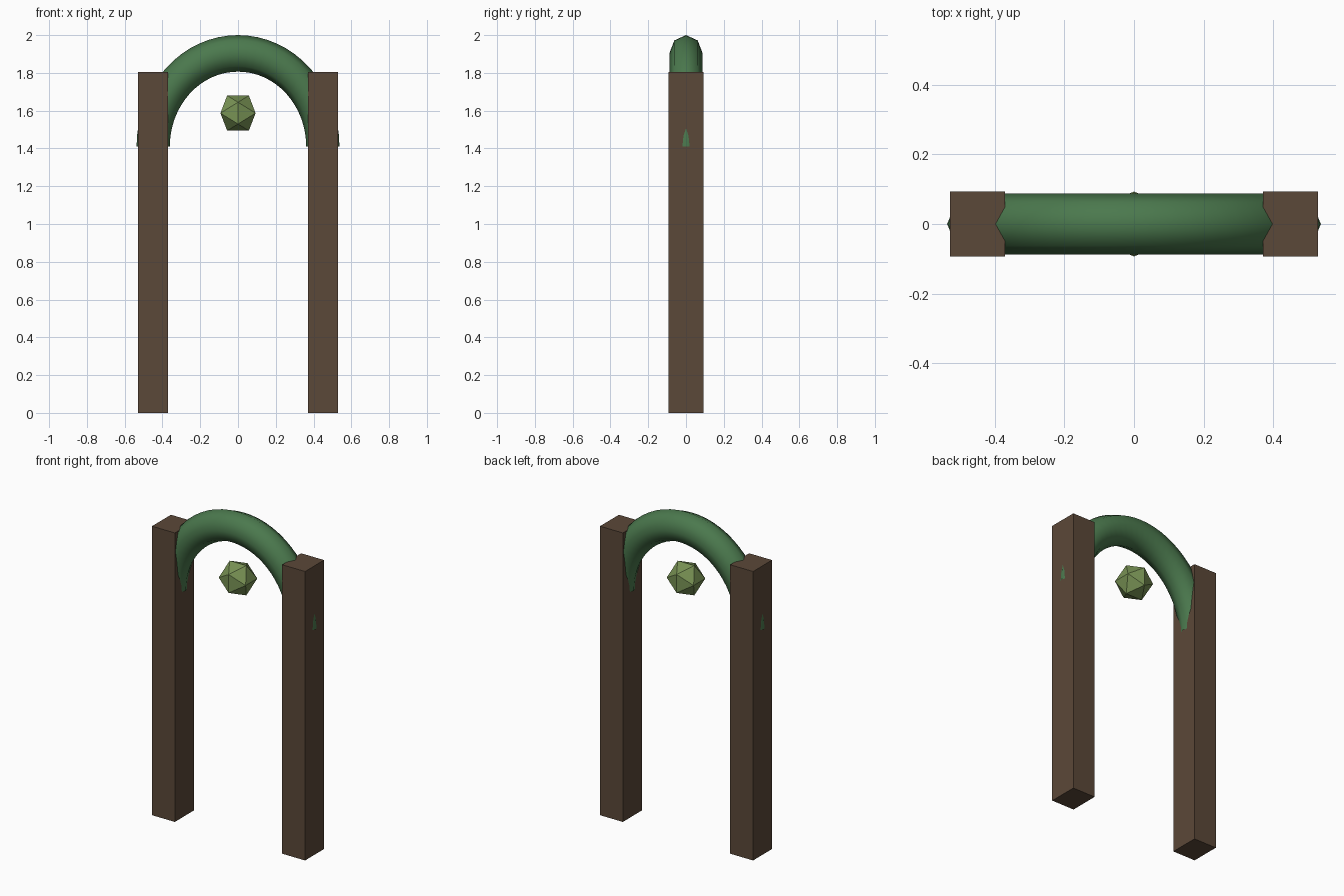
import bpy, bmesh
from math import sin, cos, pi, radians

if "Cube" in bpy.data.objects:
    bpy.data.objects.remove(bpy.data.objects["Cube"])


def material(name, rgb):
    m = bpy.data.materials.new(name)
    m.diffuse_color = (*rgb, 1)
    m.use_nodes = True
    m.node_tree.nodes["Principled BSDF"].inputs["Base Color"].default_value = m.diffuse_color
    return m


def finish(bm, name, mat):
    bmesh.ops.recalc_face_normals(bm, faces=bm.faces)
    me = bpy.data.meshes.new(name)
    bm.to_mesh(me)
    bm.free()
    ob = bpy.data.objects.new(name, me)
    bpy.context.collection.objects.link(ob)
    me.materials.append(mat)
    return ob


bark = material("bark", (0.105, 0.065, 0.04))
leaf = material("leaf", (0.07, 0.19, 0.075))
moss = material("moss", (0.19, 0.29, 0.09))

# Two square posts
for side, label in ((-1, "left_post"), (1, "right_post")):
    bm = bmesh.new()
    bmesh.ops.create_cube(bm, size=1)
    for v in bm.verts:
        v.co = (v.co.x * 0.158 + side * 0.45, v.co.y * 0.187, (v.co.z + 0.5) * 1.805)
    finish(bm, label, bark)

# Half-ring arch: eight-sided tube with open ends, stretched upward
R, r, stretch, base, SEG, SIDES = 0.449, 0.088, 1.0987, 1.41, 32, 8
bm = bmesh.new()
rings = []
for i in range(SEG + 1):
    a = pi * i / SEG
    ring = []
    for j in range(SIDES):
        b = 2 * pi * j / SIDES
        d = R + r * cos(b)
        ring.append(bm.verts.new((d * cos(a), r * sin(b), base + stretch * d * sin(a))))
    rings.append(ring)
for p, q in zip(rings, rings[1:]):
    for j in range(SIDES):
        k = (j + 1) % SIDES
        bm.faces.new((p[j], p[k], q[k], q[j]))
arch = finish(bm, "arch", leaf)
bpy.context.view_layer.objects.active = arch
arch.select_set(True)
bpy.ops.object.shade_smooth_by_angle(angle=radians(60))

# Floating twenty-sided gem: hull of three crossed golden rectangles
s, l = 0.0575, 0.093
bm = bmesh.new()
for u in (-s, s):
    for w in (-l, l):
        for co in ((u, 0, w), (0, w, u), (w, u, 0)):
            bm.verts.new((co[0], co[1], co[2] + 1.587))
bmesh.ops.convex_hull(bm, input=bm.verts)
finish(bm, "hanging_gem", moss)
